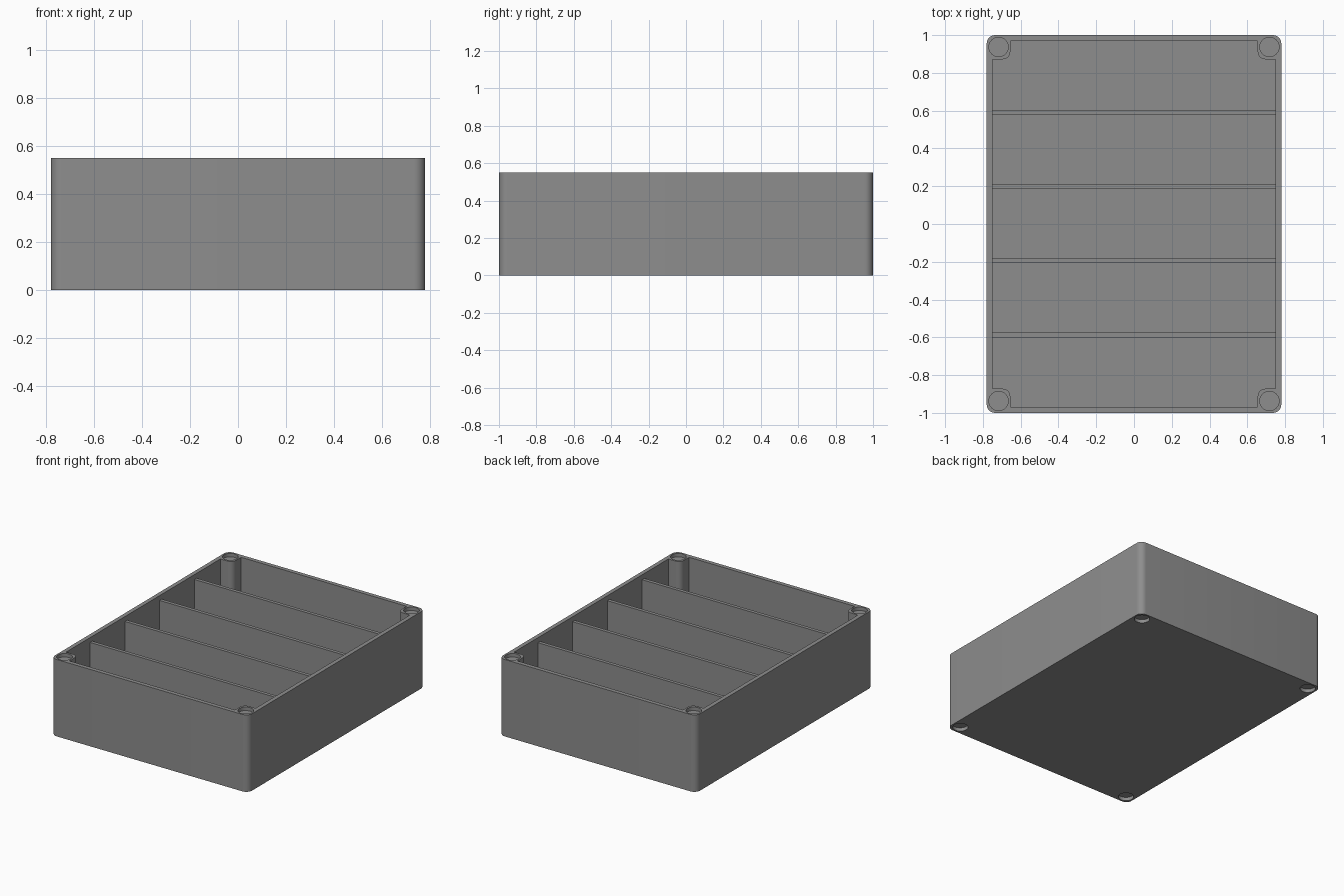
import bpy, bmesh, math

if "Cube" in bpy.data.objects:
    bpy.data.objects.remove(bpy.data.objects["Cube"])

W, L, H = 0.78, 1.0, 0.55        # half width, half length, height
IX, IY = 0.75, 0.97              # inner half sizes
PX, PY = 0.655, 0.872            # inner edges of the corner posts
FLOOR, DEPTH = 0.03, 0.025       # floor thickness, magnet hole depth

mat = bpy.data.materials.new("grey plastic")
mat.diffuse_color = (0.27, 0.27, 0.27, 1)
mat.use_nodes = True
mat.node_tree.nodes["Principled BSDF"].inputs["Base Color"].default_value = mat.diffuse_color


def arc(cx, cy, r, a0, a1, n=8):
    return [(cx + r * math.cos(math.radians(a0 + (a1 - a0) * i / n)),
             cy + r * math.sin(math.radians(a0 + (a1 - a0) * i / n))) for i in range(n + 1)]


def four_corners(quarter):
    """Mirror the outline of the +x +y corner, going counter-clockwise."""
    flip = quarter[::-1]
    return (quarter + [(-x, y) for x, y in flip]
            + [(-x, -y) for x, y in quarter] + [(x, -y) for x, y in flip])


def prism(name, outline, z0, z1):
    bm = bmesh.new()
    face = bm.faces.new([bm.verts.new((x, y, z0)) for x, y in outline])
    top = bmesh.ops.extrude_face_region(bm, geom=[face])["geom"]
    bmesh.ops.translate(bm, vec=(0, 0, z1 - z0),
                        verts=[v for v in top if isinstance(v, bmesh.types.BMVert)])
    bmesh.ops.recalc_face_normals(bm, faces=bm.faces)
    mesh = bpy.data.meshes.new(name)
    bm.to_mesh(mesh)
    bm.free()
    mesh.materials.append(mat)
    ob = bpy.data.objects.new(name, mesh)
    bpy.context.collection.objects.link(ob)
    return ob


# Tray body: rounded block
tray = prism("tray", four_corners(arc(W - 0.045, L - 0.045, 0.045, 0, 90)), 0, H)

# Cavity cutter, notched around the four corner posts
notch = [(IX, PY)] + arc(PX + 0.04, PY + 0.04, 0.04, 270, 180) + [(PX, IY)]
cutters = [prism("cavity_cutter", four_corners(notch), FLOOR, H + 0.1)]

# Blind round magnet holes, top and bottom of each post
for sx in (-1, 1):
    for sy in (-1, 1):
        circle = arc(sx * 0.717, sy * 0.937, 0.051, 0, 360, 40)[:-1]
        cutters.append(prism("hole_cutter", circle, H - DEPTH, H + 0.1))
        cutters.append(prism("hole_cutter", circle, -0.1, DEPTH))

for c in cutters:
    c.hide_render = True
    mod = tray.modifiers.new("cut", 'BOOLEAN')
    mod.operation, mod.solver, mod.object = 'DIFFERENCE', 'EXACT', c

# Bake the cuts and remove the cutters
deps = bpy.context.evaluated_depsgraph_get()
baked = bpy.data.meshes.new_from_object(tray.evaluated_get(deps))
tray.modifiers.clear()
tray.data = baked
for c in cutters:
    bpy.data.objects.remove(c)

bpy.context.view_layer.objects.active = tray
tray.select_set(True)
bpy.ops.object.shade_smooth_by_angle(angle=math.radians(30))

# Cross dividers, slightly lower than the rim
for i in range(4):
    y, e = 0.002 + (i - 1.5) * 0.393, IX + 0.01
    prism("divider", [(-e, y - 0.0125), (e, y - 0.0125), (e, y + 0.0125), (-e, y + 0.0125)],
          FLOOR - 0.01, H - 0.035)
